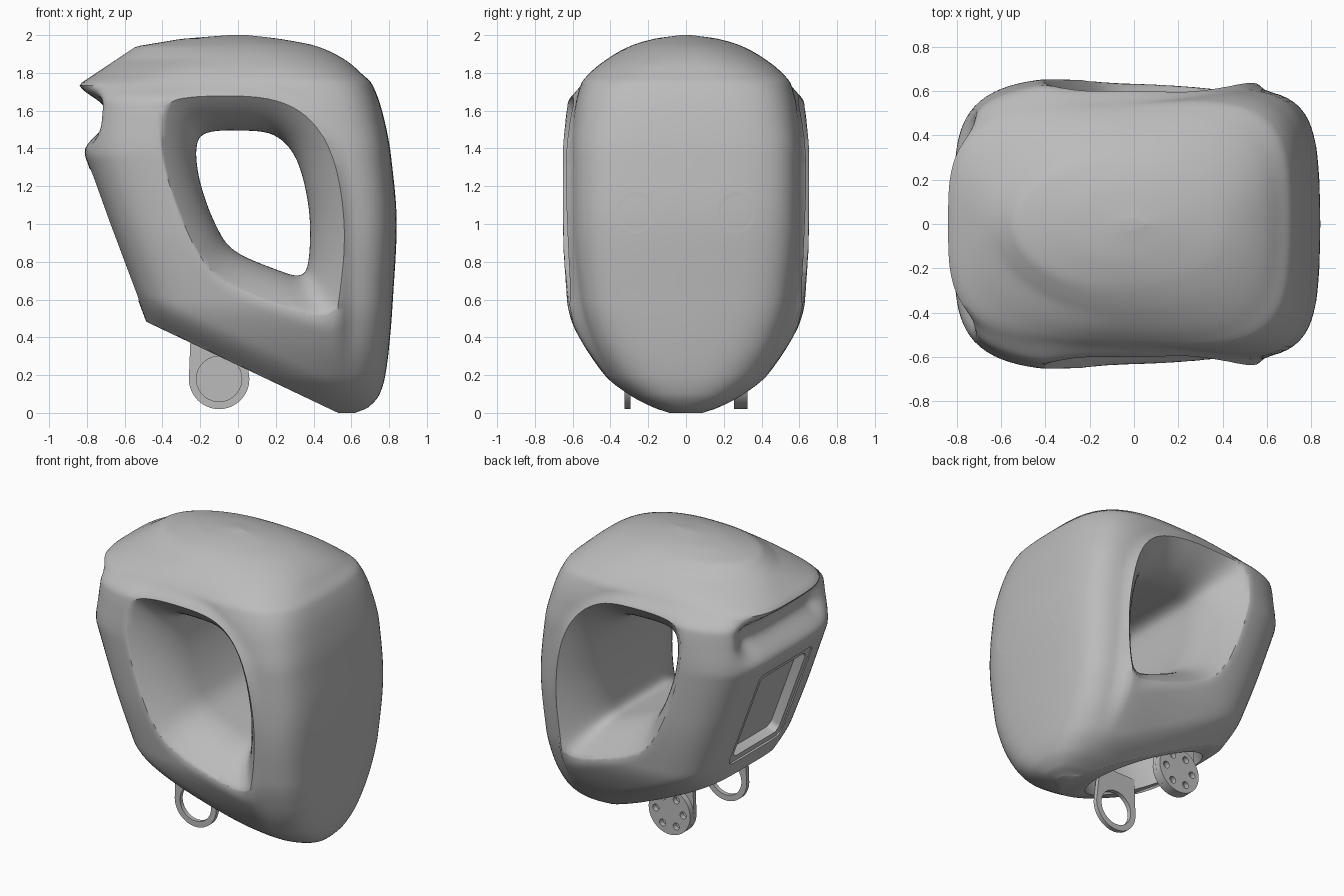
import bpy, bmesh, math
from mathutils import Vector, Matrix

cube = bpy.data.objects.get("Cube")
if cube:
    bpy.data.objects.remove(cube)

grey = bpy.data.materials.new("plain_grey")
grey.use_nodes = True
grey.diffuse_color = (0.5, 0.5, 0.5, 1)
grey.node_tree.nodes["Principled BSDF"].inputs["Base Color"].default_value = (0.5, 0.5, 0.5, 1)


def make(name, bm):
    bmesh.ops.recalc_face_normals(bm, faces=bm.faces)
    mesh = bpy.data.meshes.new(name)
    bm.to_mesh(mesh)
    bm.free()
    mesh.materials.append(grey)
    ob = bpy.data.objects.new(name, mesh)
    bpy.context.collection.objects.link(ob)
    return ob


def loft(name, rings):
    bm = bmesh.new()
    rows = [[bm.verts.new(p) for p in ring] for ring in rings]
    for a, b in zip(rows, rows[1:]):
        for i in range(len(a)):
            j = (i + 1) % len(a)
            bm.faces.new((a[i], a[j], b[j], b[i]))
    bm.faces.new(rows[0])
    bm.faces.new(rows[-1])
    return make(name, bm)


def carve(target, cutter):
    mod = target.modifiers.new("cut", "BOOLEAN")
    mod.operation = "DIFFERENCE"
    mod.solver = "EXACT"
    mod.object = cutter
    bpy.context.view_layer.objects.active = target
    bpy.ops.object.modifier_apply(modifier=mod.name)
    bpy.data.objects.remove(cutter)


def smooth(ob, angle=40):
    bpy.ops.object.select_all(action="DESELECT")
    ob.select_set(True)
    bpy.context.view_layer.objects.active = ob
    bpy.ops.object.shade_smooth_by_angle(angle=math.radians(angle))


def ease(t):
    t = min(1, max(0, t))
    return t * t * (3 - 2 * t)


# Outline of the side opening
OUTLINE = [(-.22, 1.4), (-.17, 1.48), (0, 1.495), (.19, 1.47), (.31, 1.34), (.375, 1.08),
           (.375, .82), (.33, .73), (.2, .76), (-.02, .86), (-.12, 1), (-.2, 1.22)]
middle = Vector((.07, 1.13))
spokes = []
for i in range(len(OUTLINE)):
    p = [Vector(OUTLINE[(i + k) % len(OUTLINE)]) for k in (-1, 0, 1, 2)]
    for t in [j / 6 for j in range(6)]:
        spokes.append(p[1] + .5 * t * (p[2] - p[0] + t * (2 * p[0] - 5 * p[1] + 4 * p[2] - p[3]
                      + t * (3 * (p[1] - p[2]) + p[3] - p[0]))) - middle)
wedges = [(a, b, b - a, a.cross(b)) for a, b in zip(spokes, spokes[1:] + spokes[:1])]


def dish(x, z):
    # Soft lip where the side rolls into the opening
    offset = Vector((x, z)) - middle
    if offset.length > .85:
        return 0
    for a, b, side, area in wedges:
        if a.cross(offset) <= 0 and offset.cross(b) <= 0:
            t = (1.75 - offset.cross(side) / area) / .4
            return .06 * min(1, max(0, t)) ** 2
    return .06


# Head sections: height, back x, visor x, half width, squareness
SECTIONS = [
    (0, .45, .62, .1, 2.4), (.03, -.2, .69, .21, 3), (.1, -.33, .75, .32, 3.5),
    (.2, -.38, .78, .415, 4), (.4, -.455, .805, .505, 5), (.6, -.53, .82, .555, 5.5),
    (1, -.68, .84, .595, 5.5), (1.36, -.81, .81, .6, 5.5), (1.55, -.825, .775, .59, 5),
    (1.74, -.84, .71, .55, 4.5), (1.8, -.75, .65, .505, 3.8), (1.86, -.66, .58, .435, 3.2),
    (1.94, -.54, .42, .3, 2.5), (1.98, -.3, .22, .17, 2.2), (2, -.05, .05, .03, 2)]
under = Vector((-.48, 0, -1.01)).normalized()
under_point = Vector((-.48, 0, .48))


def section(z, col, curved):
    k = max(i for i in range(len(SECTIONS) - 1) if SECTIONS[i][0] <= z + 1e-6)

    def slope(i):
        a, b = SECTIONS[i], SECTIONS[i + 1]
        return (b[col] - a[col]) / (b[0] - a[0])

    def tangent(i):
        if i == 0 or i == len(SECTIONS) - 1:
            return slope(min(i, len(SECTIONS) - 2))
        a, b = slope(i - 1), slope(i)
        return 2 * a * b / (a + b) if a * b > 0 else 0

    p, q = SECTIONS[k], SECTIONS[k + 1]
    h = q[0] - p[0]
    t = (z - p[0]) / h
    if not curved:
        return p[col] + (q[col] - p[col]) * t
    s = ease(t)
    return (p[col] * (1 - s) + q[col] * s + h * tangent(k) * t * (1 - t) ** 2
            - h * tangent(k + 1) * t * t * (1 - t))


def head_ring(z, sides=160):
    back, face, width, squareness = [section(z, c, c > 1) for c in (1, 2, 3, 4)]
    groove = .125 * min(ease((z - 1.38) / .17), ease((1.74 - z) / .13))
    ring = []
    for i in range(sides):
        a = 2 * math.pi * i / sides
        c, s = math.cos(a), math.sin(a)
        n = squareness if c > 0 else max(2, squareness - 1.1)
        r = (abs(c) ** n + abs(s) ** n) ** (-1 / n)
        x = (back + face) / 2 + r * c * (face - back) / 2
        # Raised side panel around the opening
        u, v = max(0, x + .2) / .84, max(0, z - .8) / .96
        inside = 1 - (u ** 3 + v ** 3) ** (1 / 3)
        bump = .075 * ease(inside / .12) * ease((z - .1) / .5)
        y = r * s * (width * (1 + .06 * x) + bump)
        # Bowed visor, brow groove, rolled lip and tucked jaw
        if c > 0:
            x -= .05 * (r * s) ** 2 * c
        else:
            x += groove * ease((.54 - abs(y)) / .2)
        if abs(y) > .4:
            y -= math.copysign(dish(x, z), y)
        above = -under.dot(Vector((x, 0, z)) - under_point)
        y *= 1 - .15 * min(1, max(0, (.14 - above) / .14)) ** 2
        ring.append((x, y, z))
    return ring


levels = 130
head = loft("head_shell", [head_ring(1 - math.cos(math.pi * i / levels)) for i in range(levels + 1)])

# Slanted underside
bm = bmesh.new()
bm.from_mesh(head.data)
bmesh.ops.bisect_plane(bm, geom=bm.verts[:] + bm.edges[:] + bm.faces[:],
                       plane_co=under_point, plane_no=under, clear_outer=True)
bmesh.ops.holes_fill(bm, edges=[e for e in bm.edges if e.is_boundary], sides=0)
bmesh.ops.recalc_face_normals(bm, faces=bm.faces)
bm.to_mesh(head.data)
bm.free()


# Flared tunnel from side to side
def tunnel_ring(y):
    scale = 1 + .5 * max(0, (abs(y) - .25) / .35) ** 2.2
    return [(q.x, y, q.y) for q in [middle + s * scale for s in spokes]]


carve(head, loft("opening_cutter", [tunnel_ring(.7 * i / 24) for i in range(-24, 25)]))


# Stepped rectangular recess in the sloping back
def plate_cutter(width, height, depth):
    bm = bmesh.new()
    bmesh.ops.create_cube(bm, size=1, matrix=Matrix.Diagonal((2 * depth, width, height, 1)))
    upright = [e for e in bm.edges if abs(e.verts[0].co.x - e.verts[1].co.x) > depth]
    bmesh.ops.bevel(bm, geom=upright, offset=.05, segments=5, profile=.5, affect="EDGES")
    tilt = Matrix.Rotation(-math.atan2(.31, .84), 4, "Y")
    bmesh.ops.transform(bm, matrix=Matrix.Translation((-.658, 0, .94)) @ tilt, verts=bm.verts)
    return make("recess_cutter", bm)


carve(head, plate_cutter(.58, .74, .015))
carve(head, plate_cutter(.5, .65, .08))

# Oval neck cavity
slope_dir = Vector((1.01, 0, -.48)).normalized()
centre = Vector((-.08, 0, .29))
oval = [slope_dir * .43 * math.cos(a) + Vector((0, .345 * math.sin(a), 0))
        for a in [2 * math.pi * i / 64 for i in range(64)]]
carve(head, loft("neck_cutter", [[centre + p + under * d for p in oval] for d in (.15, -.2)]))
smooth(head)

# Flush round sensors on the visor
for side, name in ((1, "left_sensor"), (-1, "right_sensor")):
    bm = bmesh.new()
    rim = []
    for i in range(40):
        a = 2 * math.pi * i / 40
        y, z = side * .265 + .1 * math.cos(a), 1.06 + .11 * math.sin(a)
        hit = head.ray_cast(Vector((2, y, z)), Vector((-1, 0, 0)))[1]
        rim.append(bm.verts.new((hit.x + .001, y, z)))
    bm.faces.new(rim)
    make(name, bm)


# Neck brackets
def cylinder(name, radius, thick, x, y, z, sides=48):
    bm = bmesh.new()
    spin = Matrix.Translation((x, y, z)) @ Matrix.Rotation(math.pi / 2, 4, "X")
    bmesh.ops.create_cone(bm, cap_ends=True, segments=sides, radius1=radius, radius2=radius,
                          depth=thick, matrix=spin)
    return make(name, bm)


def bracket(name, y, thick):
    half = [(math.cos(a), math.sin(a)) for a in [math.pi * (1 + i / 32) for i in range(33)]]
    shape = [(-.1 + .16 * c, .18 + .16 * s) for c, s in half] + [(.03, .44), (-.25, .44)]
    return loft(name, [[(x, y + d, z) for x, z in shape] for d in (-thick / 2, thick / 2)])


ring_bracket = bracket("ring_bracket", -.31, .03)
carve(ring_bracket, cylinder("ring_cutter", .12, .2, -.1, -.31, .18))
disc_arm = bracket("disc_arm", .27, .03)
disc = cylinder("disc_mount", .16, .05, -.1, .3, .18)
for i in range(6):
    a = math.pi * i / 3
    carve(disc, cylinder("bolt_cutter", .024, .06, -.1 + .105 * math.cos(a), .32,
                         .18 + .105 * math.sin(a), 16))
for ob in (ring_bracket, disc_arm, disc):
    smooth(ob)
